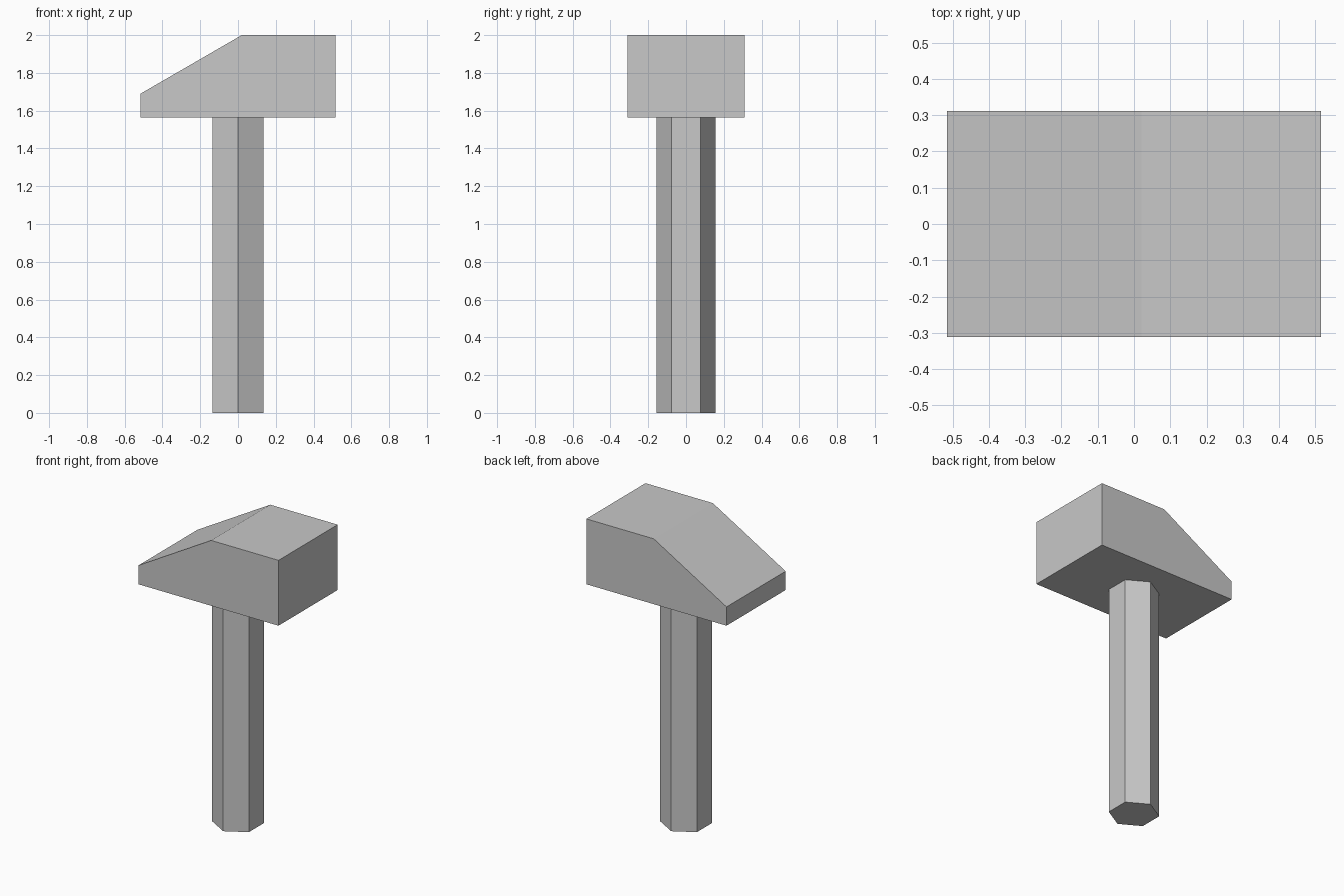
import bpy
import bmesh

cube = bpy.data.objects.get("Cube")
if cube:
    bpy.data.objects.remove(cube, do_unlink=True)

# Single plain grey for the whole tool
grey = bpy.data.materials.new("light_grey")
grey.use_nodes = True
color = (0.58, 0.58, 0.58, 1.0)
grey.diffuse_color = color
grey.node_tree.nodes["Principled BSDF"].inputs["Base Color"].default_value = color

HEAD_BOTTOM = 1.565
HEAD_HALF_DEPTH = 0.311


def add_object(name, bm):
    bmesh.ops.recalc_face_normals(bm, faces=bm.faces)
    mesh = bpy.data.meshes.new(name)
    bm.to_mesh(mesh)
    bm.free()
    mesh.materials.append(grey)
    obj = bpy.data.objects.new(name, mesh)
    bpy.context.collection.objects.link(obj)
    return obj


# Handle: six-sided shaft with corners toward front and back
bm = bmesh.new()
bmesh.ops.create_cone(bm, cap_ends=True, segments=6, radius1=0.156,
                      radius2=0.156, depth=HEAD_BOTTOM)
handle = add_object("handle", bm)
handle.location.z = HEAD_BOTTOM / 2

# Head: side profile with a sloped wedge, extruded front to back
profile = [(-0.516, HEAD_BOTTOM), (0.516, HEAD_BOTTOM), (0.516, 2.0),
           (0.02, 2.0), (-0.516, 1.69)]
bm = bmesh.new()
side = bm.faces.new([bm.verts.new((x, -HEAD_HALF_DEPTH, z)) for x, z in profile])
extruded = bmesh.ops.extrude_face_region(bm, geom=[side], use_keep_orig=True)
bmesh.ops.translate(bm, vec=(0, 2 * HEAD_HALF_DEPTH, 0),
                    verts=[v for v in extruded["geom"]
                           if isinstance(v, bmesh.types.BMVert)])
add_object("hammer_head", bm)
